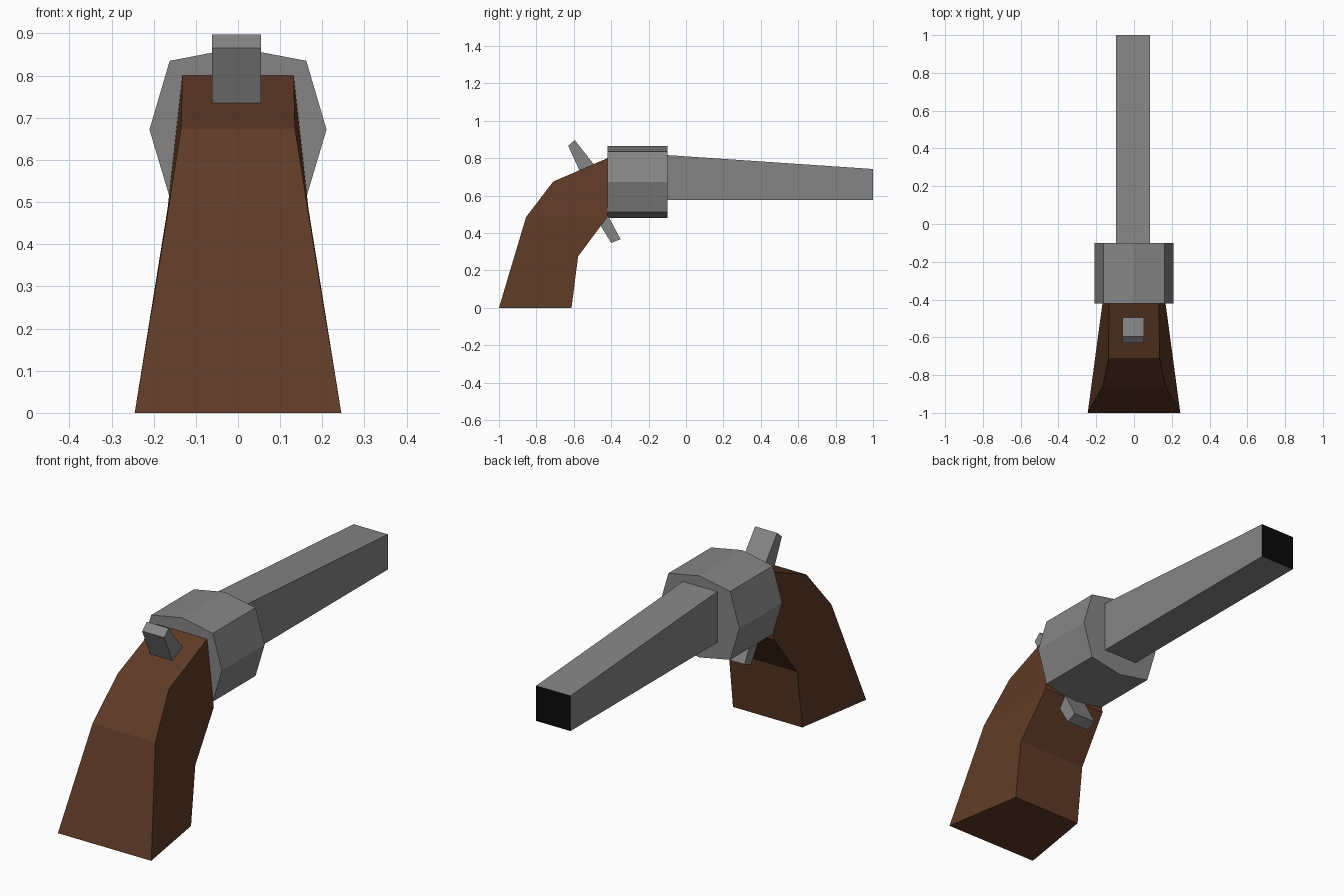
import bpy, bmesh

if "Cube" in bpy.data.objects:
    bpy.data.objects.remove(bpy.data.objects["Cube"])


def material(name, rgb):
    m = bpy.data.materials.new(name)
    m.diffuse_color = (*rgb, 1)
    m.use_nodes = True
    m.node_tree.nodes["Principled BSDF"].inputs["Base Color"].default_value = m.diffuse_color
    return m


wood = material("brown wood", (0.115, 0.043, 0.020))
steel = material("grey steel", (0.235, 0.235, 0.235))
black = material("black bore", (0.003, 0.003, 0.003))


def loft(name, start, end, mat, split=None):
    """Join two matching loops of points into a closed solid.
    split: optional pair of loop indices where the end caps are cut."""
    bm = bmesh.new()
    a = [bm.verts.new(p) for p in start]
    b = [bm.verts.new(p) for p in end]
    n = len(a)
    for i in range(n):
        j = (i + 1) % n
        bm.faces.new((a[i], a[j], b[j], b[i]))
    for loop in (a, b):
        if split:
            i, j = split
            bm.faces.new(loop[i:j + 1])
            bm.faces.new(loop[j:] + loop[:i + 1])
        else:
            bm.faces.new(loop)
    bmesh.ops.recalc_face_normals(bm, faces=bm.faces)
    mesh = bpy.data.meshes.new(name)
    bm.to_mesh(mesh)
    bm.free()
    mesh.materials.append(mat)
    obj = bpy.data.objects.new(name, mesh)
    bpy.context.collection.objects.link(obj)
    return obj


def side_profile(name, pts, half, mat, x=0.0):
    """Extrude a (y, z) side profile across x."""
    return loft(name, [(x - half, y, z) for y, z in pts],
                [(x + half, y, z) for y, z in pts], mat)


# Grip: side profile (y, z, half width), flared towards the butt
grip = [(-0.42, 0.485, 0.167), (-0.42, 0.80, 0.132), (-0.71, 0.675, 0.135),
        (-0.855, 0.485, 0.165), (-1.0, 0.0, 0.245), (-0.612, 0.0, 0.182),
        (-0.577, 0.275, 0.180)]
loft("grip", [(-w, y, z) for y, z, w in grip],
     [(w, y, z) for y, z, w in grip], wood, split=(0, 3))

# Cylinder: eight-sided drum
half_ring = [(0, 0.866), (0.162, 0.835), (0.21, 0.672), (0.162, 0.511), (0, 0.479)]
ring = half_ring + [(-x, z) for x, z in half_ring[-2:0:-1]]
loft("cylinder", [(x, -0.42, z) for x, z in ring],
     [(x, -0.10, z) for x, z in ring], steel)

# Barrel: tapered square tube with a black muzzle face
barrel = side_profile("barrel", [(-0.11, 0.575), (1.0, 0.575), (1.0, 0.742), (-0.11, 0.817)],
                      0.09, steel, -0.004)
barrel.data.materials.append(black)
for face in barrel.data.polygons:
    face.material_index = int(face.normal.y > 0.9)

# Hammer and trigger
side_profile("hammer", [(-0.63, 0.866), (-0.595, 0.897), (-0.46, 0.725), (-0.545, 0.68)],
             0.058, steel, -0.004)
side_profile("trigger", [(-0.40, 0.347), (-0.35, 0.367), (-0.44, 0.535), (-0.50, 0.51)],
             0.058, steel, -0.004)
